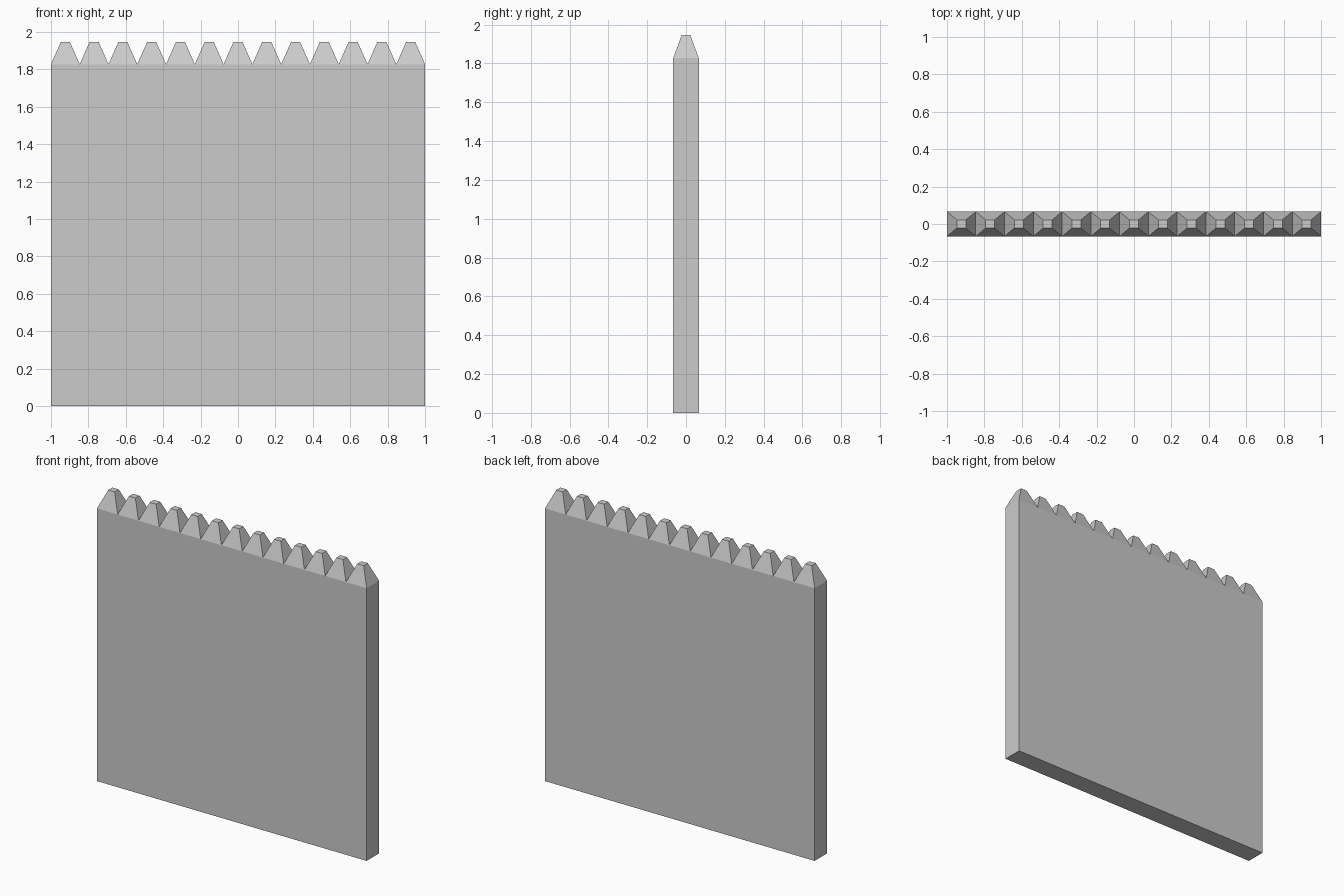
import bpy
import bmesh
from mathutils import Matrix

if "Cube" in bpy.data.objects:
    bpy.data.objects.remove(bpy.data.objects["Cube"])

TEETH = 13
LENGTH, DEPTH = 2.0, 0.132
WALL_H, TOTAL_H = 1.827, 1.947
TIP_X, TIP_Y = 0.048, 0.044

bm = bmesh.new()

# Slab of the fence panel, standing on the ground
bmesh.ops.create_cube(bm, size=1.0, matrix=Matrix.Translation((0, 0, WALL_H / 2))
                      @ Matrix.Diagonal((LENGTH, DEPTH, WALL_H, 1)))

# Split along the length, one segment per picket
long_edges = [e for e in bm.edges
              if abs(e.verts[0].co.x - e.verts[1].co.x) > 0.5]
bmesh.ops.subdivide_edges(bm, edges=long_edges, cuts=TEETH - 1, use_grid_fill=True)
bm.normal_update()

# Raise each top face into a blunt four-sided point
tops = [f for f in bm.faces if f.normal.z > 0.9]
tips = bmesh.ops.extrude_discrete_faces(bm, faces=tops)["faces"]
for f in tips:
    c = f.calc_center_median()
    for v in f.verts:
        v.co.x = c.x + (TIP_X / 2 if v.co.x > c.x else -TIP_X / 2)
        v.co.y = TIP_Y / 2 if v.co.y > 0 else -TIP_Y / 2
        v.co.z = TOTAL_H

bmesh.ops.recalc_face_normals(bm, faces=bm.faces)
mesh = bpy.data.meshes.new("fence_panel")
bm.to_mesh(mesh)
bm.free()
bpy.context.collection.objects.link(bpy.data.objects.new("fence_panel", mesh))
